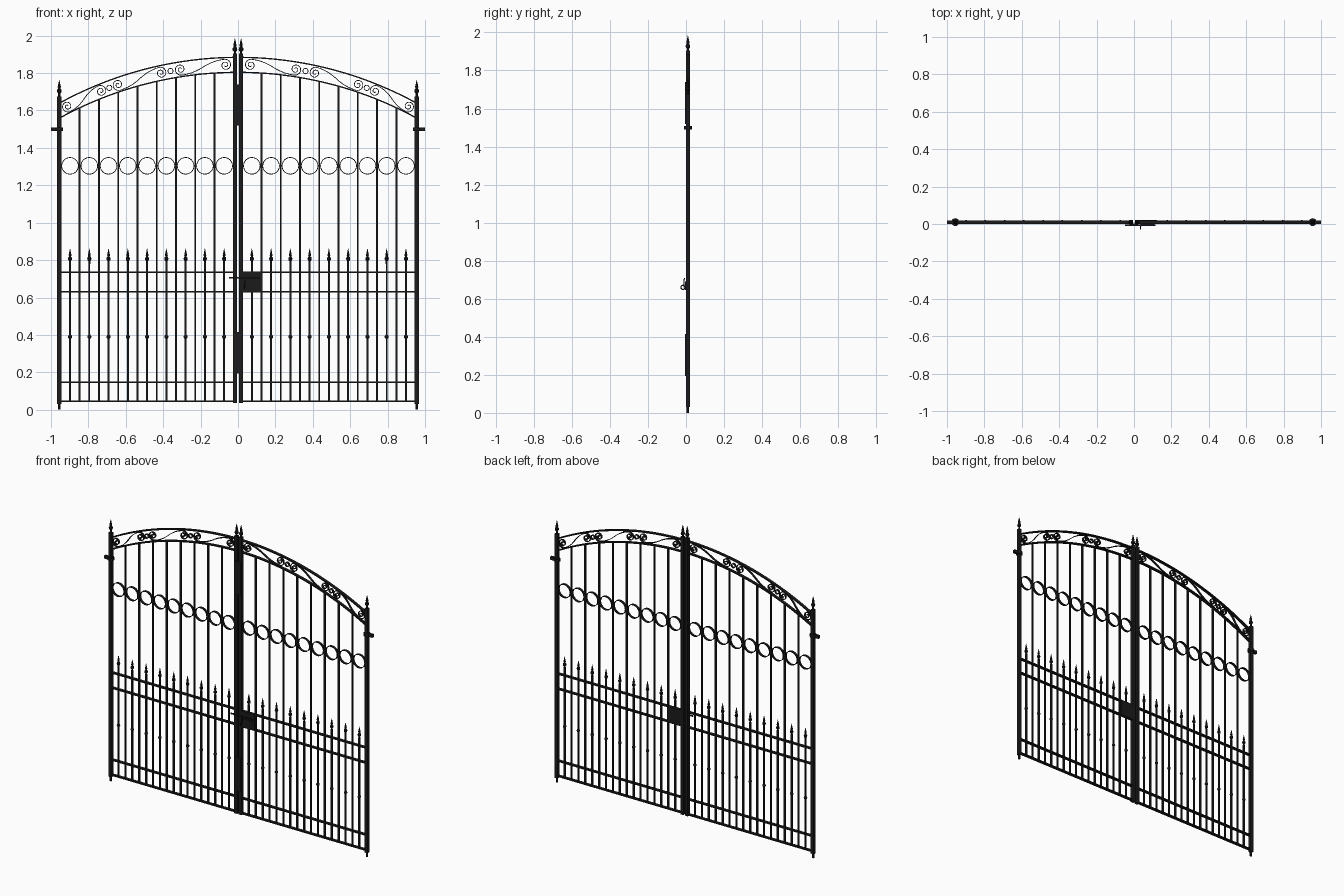
import bpy, bmesh
from math import sin, cos, pi, sqrt, atan2
from mathutils import Vector, Matrix

cube = bpy.data.objects.get("Cube")
if cube:
    bpy.data.objects.remove(cube, do_unlink=True)

iron = bpy.data.materials.new("black_iron")
iron.use_nodes = True
colour = (0.011, 0.011, 0.012, 1)
iron.diffuse_color = colour
iron.node_tree.nodes["Principled BSDF"].inputs["Base Color"].default_value = colour

Y = 0.01                      # plane of the gate
POST_OUT, POST_IN = 0.9555, 0.0165
STEP = 0.103
SPINDLES = [0.074 + STEP * i for i in range(9)]
BARS = [0.1255 + STEP * i for i in range(8)]
RADIUS, TOP, BAND = 1.984, 1.884, 0.08


def arch(x, drop=0.0):
    return TOP - RADIUS + sqrt(RADIUS ** 2 - x * x) - drop


def finish(name, bm, mirror=True, smooth=False):
    bmesh.ops.recalc_face_normals(bm, faces=bm.faces)
    mesh = bpy.data.meshes.new(name)
    bm.to_mesh(mesh)
    bm.free()
    mesh.materials.append(iron)
    ob = bpy.data.objects.new(name, mesh)
    bpy.context.collection.objects.link(ob)
    if mirror:
        ob.modifiers.new("other_leaf", 'MIRROR')
    if smooth:
        bpy.ops.object.select_all(action='DESELECT')
        ob.select_set(True)
        bpy.context.view_layer.objects.active = ob
        bpy.ops.object.shade_smooth_by_angle()
    return ob


def box(bm, x0, x1, y0, y1, z0, z1):
    m = Matrix.Translation(((x0 + x1) / 2, (y0 + y1) / 2, (z0 + z1) / 2))
    m = m @ Matrix.Diagonal((x1 - x0, y1 - y0, z1 - z0, 1))
    bmesh.ops.create_cube(bm, size=1, matrix=m)


def upright(bm, x, half, z0, z1):
    box(bm, x - half, x + half, Y - half, Y + half, z0, z1)


def lathe(bm, profile, x, z, sides=10):
    rings = [[bm.verts.new((x + r * cos(2 * pi * k / sides), Y + r * sin(2 * pi * k / sides), z + h))
              for k in range(sides)] for r, h in profile]
    for a, b in zip(rings, rings[1:]):
        for k in range(sides):
            j = (k + 1) % sides
            bm.faces.new((a[k], a[j], b[j], b[k]))
    bm.faces.new(rings[0])
    bm.faces.new(rings[-1])


def ribbon(bm, pts, thick, depth, closed=False):
    """Flat strip of iron following points in the x-z plane."""
    n = len(pts)
    rings = []
    for i, p in enumerate(pts):
        a = pts[i - 1] if closed or i else p
        b = pts[(i + 1) % n] if closed or i < n - 1 else p
        t = (b - a).normalized()
        off = Vector((-t.y, t.x)) * thick / 2
        rings.append([bm.verts.new((q.x, Y + s * depth / 2, q.y))
                      for q, s in ((p + off, -1), (p + off, 1), (p - off, 1), (p - off, -1))])
    for i in range(n if closed else n - 1):
        a, b = rings[i], rings[(i + 1) % n]
        for k in range(4):
            j = (k + 1) % 4
            bm.faces.new((a[k], a[j], b[j], b[k]))
    if not closed:
        bm.faces.new(rings[0])
        bm.faces.new(rings[-1])


def circle(x, z, r, n):
    return [Vector((x + r * cos(2 * pi * k / n), z + r * sin(2 * pi * k / n))) for k in range(n)]


# Posts with narrow feet
bm = bmesh.new()
upright(bm, POST_OUT, 0.011, 0.03, 1.675)
lathe(bm, [(0.007, 0), (0.007, 0.03)], POST_OUT, 0)
finish("outer_posts", bm)
bm = bmesh.new()
upright(bm, POST_IN, 0.011, 0.035, 1.905)
finish("meeting_posts", bm)

# Spear finials on posts and short spindles
SPEAR = [(0.006, -0.03), (0.006, -0.012), (0.011, -0.008), (0.013, 0), (0.011, 0.008),
         (0.006, 0.012), (0.009, 0.02), (0.005, 0.038), (0.001, 0.057)]
bm = bmesh.new()
lathe(bm, SPEAR, POST_OUT, 1.705)
lathe(bm, SPEAR, POST_IN, 1.927)
finish("post_finials", bm, smooth=True)
bm = bmesh.new()
for x in SPINDLES:
    lathe(bm, [(r * 0.85, h * 0.95) for r, h in SPEAR], x, 0.807)
    lathe(bm, [(0.005, -0.011), (0.01, -0.005), (0.011, 0), (0.01, 0.005), (0.005, 0.011)], x, 0.39)
finish("spindle_finials_and_knobs", bm, smooth=True)

# Short spindles and tall bars
bm = bmesh.new()
for x in SPINDLES:
    upright(bm, x, 0.005, 0.045, 0.79)
finish("short_spindles", bm)
bm = bmesh.new()
for x in BARS:
    upright(bm, x, 0.005, 0.045, arch(x, BAND))
finish("tall_bars", bm)

# Horizontal rails
bm = bmesh.new()
for z in (0.045, 0.147, 0.632, 0.734):
    box(bm, POST_IN, POST_OUT, Y - 0.01, Y + 0.01, z - 0.004, z + 0.004)
finish("rails", bm)

# Row of rings
bm = bmesh.new()
for x in SPINDLES:
    ribbon(bm, circle(x, 1.304, 0.0445, 32), 0.004, 0.017, True)
finish("ring_row", bm, smooth=True)

# Two arched top rails
bm = bmesh.new()
for drop in (0, BAND):
    xs = [POST_IN + (POST_OUT - POST_IN) * i / 32 for i in range(33)]
    ribbon(bm, [Vector((x, arch(x, drop))) for x in xs], 0.007, 0.02)
finish("arched_rails", bm, smooth=True)


# S-scrolls between the arches
def s_scroll(bm, xa, xb, r=0.031):
    a = Vector((xa, arch(xa, BAND / 2)))
    b = Vector((xb, arch(xb, BAND / 2)))
    half = (b - a).length / 2
    tilt = Matrix.Rotation(atan2(b.y - a.y, b.x - a.x), 2)
    pts = []
    for i in range(37):
        t = i / 36
        rad = 0.005 + (r - 0.005) * t
        ang = pi / 2 + (1 - t) * 3.4 * pi
        pts.append(Vector((rad * cos(ang) - half, rad * sin(ang))))
    p0, p1 = Vector((-half, r)), Vector((-half * 0.5, r))
    for i in range(1, 10):
        t = i / 10
        pts.append(p0 * (1 - t) ** 2 + p1 * 2 * t * (1 - t))
    pts += [Vector((0, 0))] + [-p for p in reversed(pts)]
    ribbon(bm, [tilt @ p + (a + b) / 2 for p in pts], 0.004, 0.014)


bm = bmesh.new()
for xa, xb in ((0.067, 0.308), (0.412, 0.641), (0.733, 0.912)):
    s_scroll(bm, xa, xb)
for x in (0.361, 0.688):
    ribbon(bm, circle(x, arch(x, BAND / 2), 0.014, 18), 0.004, 0.014, True)
finish("scrollwork", bm, smooth=True)

# Hinge arms and collars
bm = bmesh.new()
box(bm, 0.935, 1.0, Y - 0.009, Y + 0.009, 1.49, 1.51)
lathe(bm, [(0.021, -0.009), (0.021, 0.009)], POST_OUT, 1.5, 16)
finish("hinges", bm)

# Cover plates and drop bolts at the meeting posts
bm = bmesh.new()
for z0, z1 in ((0.195, 0.415), (1.52, 1.74)):
    box(bm, -0.024, 0.022, -0.006, 0.004, z0, z1)
finish("meeting_plates", bm, mirror=False)

# Lock case, sliding bolt and pull ring
bm = bmesh.new()
box(bm, 0.022, 0.122, Y - 0.011, Y + 0.011, 0.632, 0.734)
box(bm, 0.035, 0.11, -0.004, 0, 0.645, 0.69)
finish("lock_case", bm, mirror=False)
bm = bmesh.new()
box(bm, -0.048, 0.115, -0.011, -0.004, 0.701, 0.709)
box(bm, 0.031, 0.039, -0.013, -0.008, 0.66, 0.705)
finish("sliding_bolt", bm, mirror=False)
bpy.ops.mesh.primitive_torus_add(major_segments=18, minor_segments=6, major_radius=0.011,
                                 minor_radius=0.003, location=(0.035, -0.016, 0.66),
                                 rotation=(0, pi / 2, 0))
ring = bpy.context.object
ring.name = "pull_ring"
ring.data.materials.append(iron)
bpy.ops.object.shade_smooth_by_angle()
